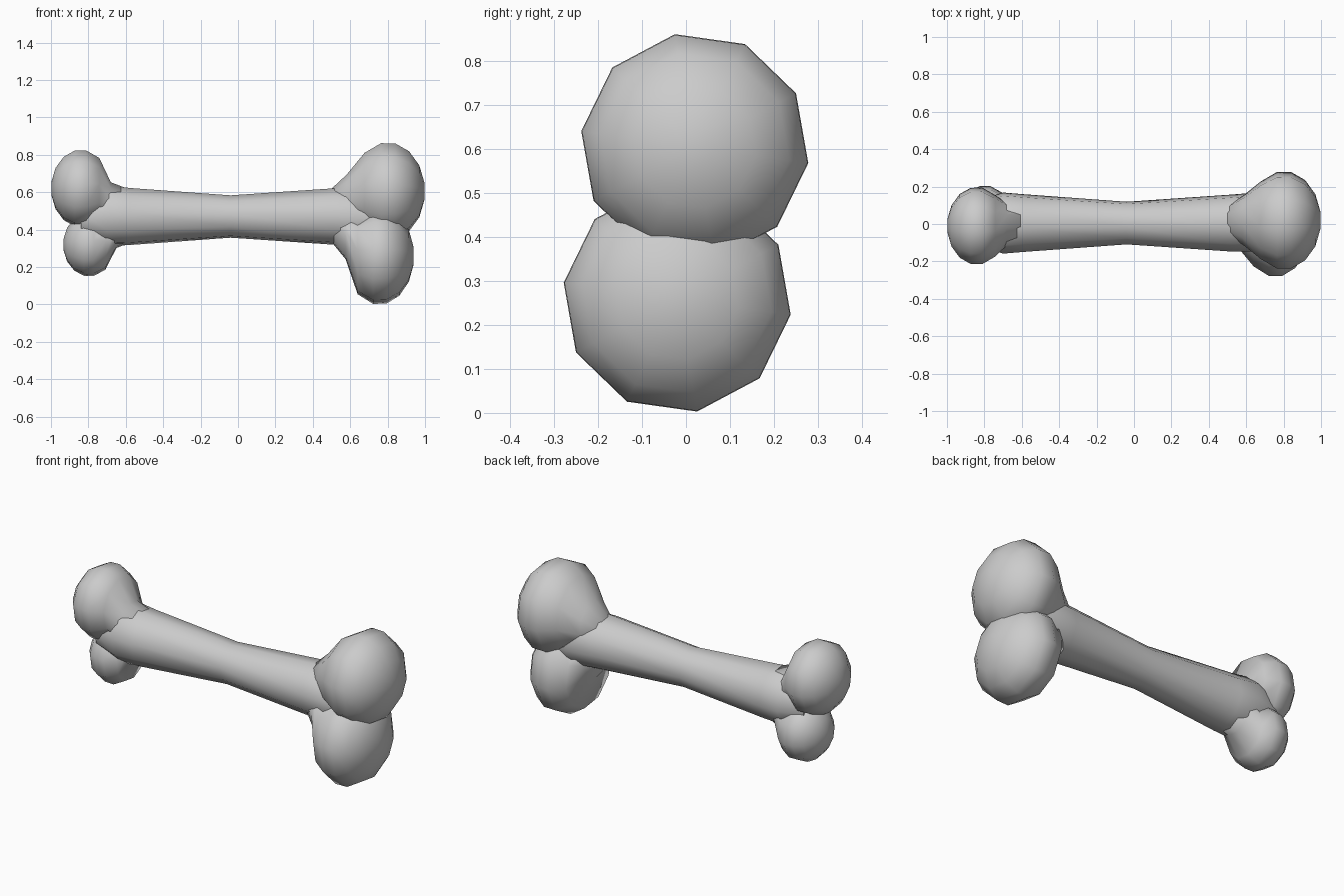
import bpy
import bmesh
import math

cube = bpy.data.objects.get("Cube")
if cube:
    bpy.data.objects.remove(cube, do_unlink=True)

grey = bpy.data.materials.new("bone_grey")
grey.use_nodes = True
colour = (0.6, 0.6, 0.6, 1)
grey.diffuse_color = colour
grey.node_tree.nodes["Principled BSDF"].inputs["Base Color"].default_value = colour

SIDES = 10
PHASE = math.radians(-8)


def loft(name, rings):
    """Skin ten-sided rings (x, y, z, radius) along x and cap both ends."""
    bm = bmesh.new()
    loops = []
    for x, y, z, r in rings:
        angles = [PHASE + math.tau * i / SIDES for i in range(SIDES)]
        loops.append([bm.verts.new((x, y + r * math.cos(a), z + r * math.sin(a)))
                      for a in angles])
    for a, b in zip(loops, loops[1:]):
        for i in range(SIDES):
            j = (i + 1) % SIDES
            bm.faces.new((a[i], a[j], b[j], b[i]))
    bm.faces.new(loops[0])
    bm.faces.new(loops[-1])
    bmesh.ops.recalc_face_normals(bm, faces=bm.faces)
    mesh = bpy.data.meshes.new(name)
    bm.to_mesh(mesh)
    bm.free()
    obj = bpy.data.objects.new(name, mesh)
    bpy.context.collection.objects.link(obj)
    mesh.materials.append(grey)
    bpy.ops.object.select_all(action="DESELECT")
    obj.select_set(True)
    bpy.context.view_layer.objects.active = obj
    bpy.ops.object.shade_smooth_by_angle(angle=math.radians(70))
    return obj


def knob(name, centre, radius, depth, neck):
    """Rounded outer cap, faceted like a ball, drawn into a neck at the shaft."""
    cx, cy, cz = centre
    side = math.copysign(1, cx)
    rings = list(neck)
    for deg in (-38, -10, 12, 35, 58, 80):
        a = math.radians(deg)
        rings.append((cx + side * depth * math.sin(a), cy, cz, radius * math.cos(a)))
    return loft(name, rings)


# Shaft, waisted in the middle
loft("shaft", [(-0.84, 0.005, 0.47, 0.12), (-0.70, 0.005, 0.475, 0.165),
               (-0.58, 0.005, 0.47, 0.155), (-0.04, 0.005, 0.47, 0.115),
               (0.51, 0.005, 0.47, 0.153), (0.66, 0.01, 0.465, 0.16),
               (0.82, 0.0, 0.45, 0.13)])

# Large pair of knobs
knob("left_upper_knob", (0.80, 0.02, 0.605), 0.265, 0.20,
     [(0.50, 0.02, 0.54, 0.08), (0.58, 0.02, 0.565, 0.13)])
knob("left_lower_knob", (0.755, -0.02, 0.26), 0.265, 0.187,
     [(0.51, -0.01, 0.42, 0.10), (0.575, -0.015, 0.375, 0.135)])

# Small pair of knobs
knob("right_upper_knob", (-0.84, -0.01, 0.62), 0.21, 0.16,
     [(-0.59, 0.005, 0.52, 0.10), (-0.68, 0.0, 0.54, 0.115)])
knob("right_lower_knob", (-0.795, 0.035, 0.32), 0.173, 0.14,
     [(-0.60, 0.015, 0.42, 0.10), (-0.65, 0.02, 0.41, 0.11)])
